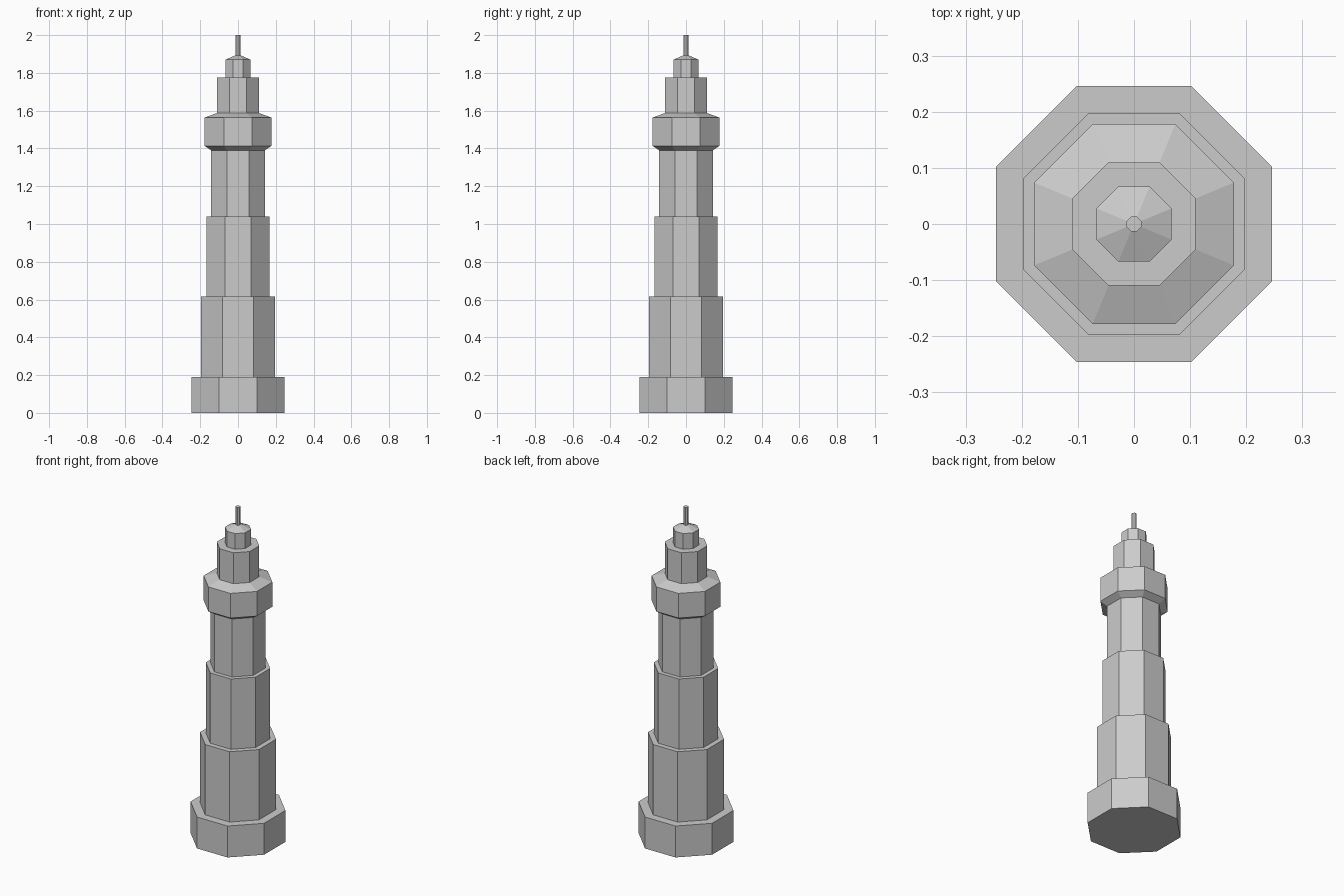
import bpy, bmesh, math

if "Cube" in bpy.data.objects:
    bpy.data.objects.remove(bpy.data.objects["Cube"])

SIDES = 8


def turned(name, profile, close_bottom=False, close_top=False):
    """Eight-sided lathe of (flat-to-centre distance, height) points, flats facing the axes."""
    bm = bmesh.new()
    rings = []
    for apothem, z in profile:
        r = apothem / math.cos(math.pi / SIDES)
        angles = [2 * math.pi * (i + 0.5) / SIDES for i in range(SIDES)]
        rings.append([bm.verts.new((r * math.cos(a), r * math.sin(a), z)) for a in angles])
    for low, high in zip(rings, rings[1:]):
        for i in range(SIDES):
            j = (i + 1) % SIDES
            bm.faces.new((low[i], low[j], high[j], high[i]))
    if close_bottom:
        bm.faces.new(rings[0][::-1])
    if close_top:
        bm.faces.new(rings[-1])
    mesh = bpy.data.meshes.new(name)
    bm.to_mesh(mesh)
    bm.free()
    obj = bpy.data.objects.new(name, mesh)
    bpy.context.collection.objects.link(obj)
    return obj


# Plinth, with the ledge running in to the first stage
turned("plinth", [(0.246, 0), (0.246, 0.19), (0.197, 0.19)], close_bottom=True)

# Stepped shaft: each stage ends in a ledge to the next one
turned("lower_stage", [(0.197, 0.19), (0.197, 0.615), (0.167, 0.615)])
turned("middle_stage", [(0.167, 0.615), (0.167, 1.04), (0.142, 1.04)])
turned("upper_stage", [(0.142, 1.04), (0.142, 1.39)])

# Overhanging gallery with flared underside and sloped roof
turned("gallery", [(0.142, 1.39), (0.178, 1.414), (0.178, 1.563), (0.11, 1.588)])

# Lantern room, cupola with low pyramid roof, and finial
turned("lantern_room", [(0.11, 1.588), (0.11, 1.775), (0.067, 1.775)])
turned("cupola", [(0.067, 1.775), (0.067, 1.87), (0.013, 1.893)])
turned("finial", [(0.013, 1.893), (0.013, 2.0)], close_top=True)
